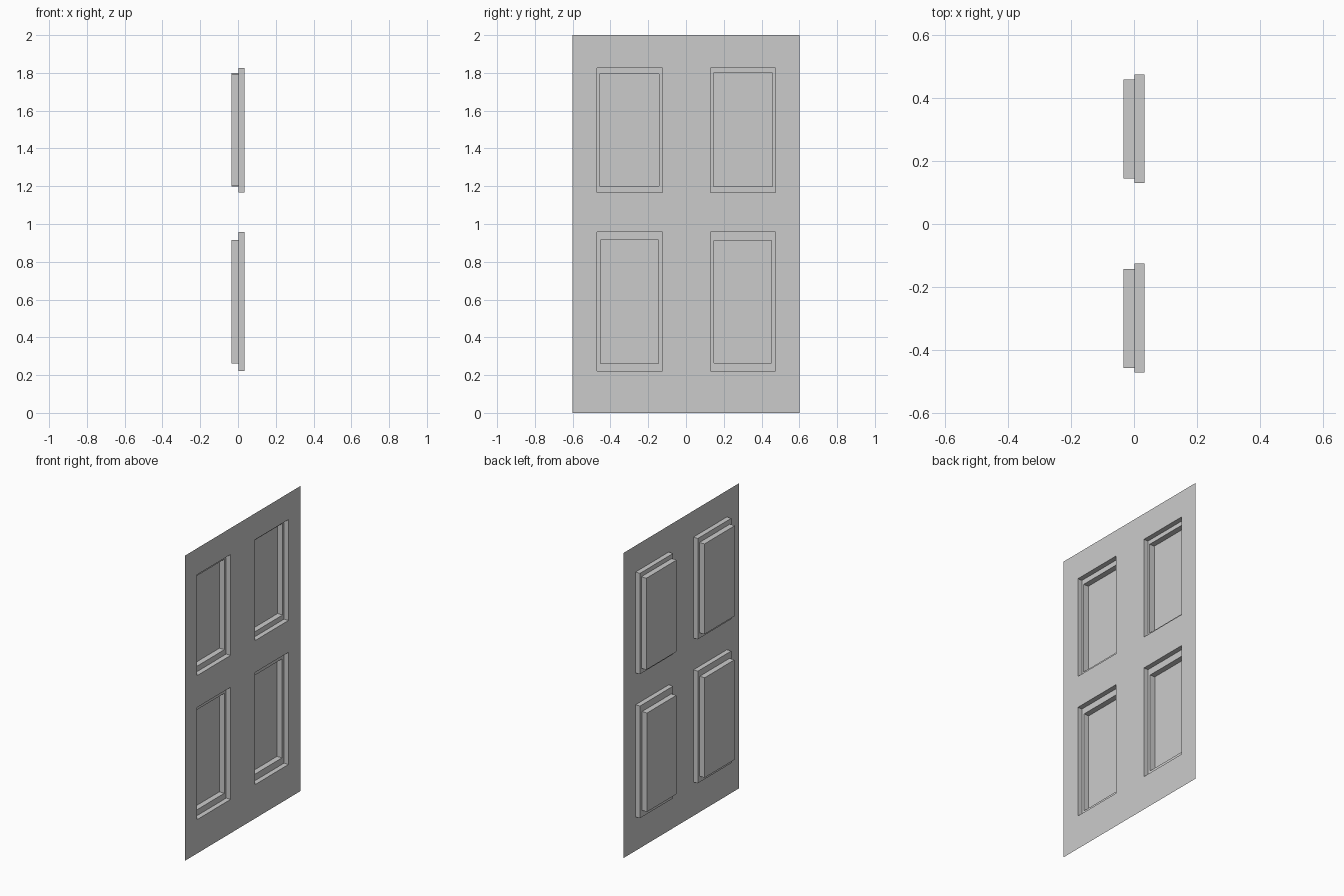
import bpy, bmesh

if "Cube" in bpy.data.objects:
    bpy.data.objects.remove(bpy.data.objects["Cube"])

FRONT, STEP, BACK = 0.034, 0.002, -0.034

# breakpoints of the flat door sheet; odd cells in both directions are panel openings
ys = [-0.6, -0.472, -0.125, 0.13, 0.474, 0.6]
zs = [0.0, 0.222, 0.957, 1.166, 1.827, 2.0]

# inner rectangle of each stepped panel: (y0, y1, z0, z1)
inner = {
    (1, 1): (-0.453, -0.145, 0.261, 0.916),
    (3, 1): (0.149, 0.452, 0.265, 0.913),
    (1, 3): (-0.457, -0.143, 1.202, 1.794),
    (3, 3): (0.145, 0.459, 1.199, 1.799),
}

bm = bmesh.new()


def rect(x, y0, y1, z0, z1):
    """Four corners, counter-clockwise seen from +x."""
    return [bm.verts.new((x, y, z)) for y, z in ((y0, z0), (y1, z0), (y1, z1), (y0, z1))]


def bridge(a, b):
    """Ring of quads between two rectangles."""
    for i in range(4):
        j = (i + 1) % 4
        bm.faces.new((a[i], a[j], b[j], b[i]))


for i in range(5):
    for k in range(5):
        cell = (ys[i], ys[i + 1], zs[k], zs[k + 1])
        rim = rect(FRONT, *cell)
        if (i, k) not in inner:
            bm.faces.new(rim)          # flat sheet
            continue
        ledge_out = rect(STEP, *cell)  # recessed, stepped panel
        ledge_in = rect(STEP, *inner[i, k])
        floor = rect(BACK, *inner[i, k])
        bridge(rim, ledge_out)
        bridge(ledge_out, ledge_in)
        bridge(ledge_in, floor)
        bm.faces.new(floor)

bmesh.ops.remove_doubles(bm, verts=bm.verts[:], dist=1e-5)
mesh = bpy.data.meshes.new("door_panel")
bm.to_mesh(mesh)
bm.free()
door = bpy.data.objects.new("door_panel", mesh)
bpy.context.collection.objects.link(door)
